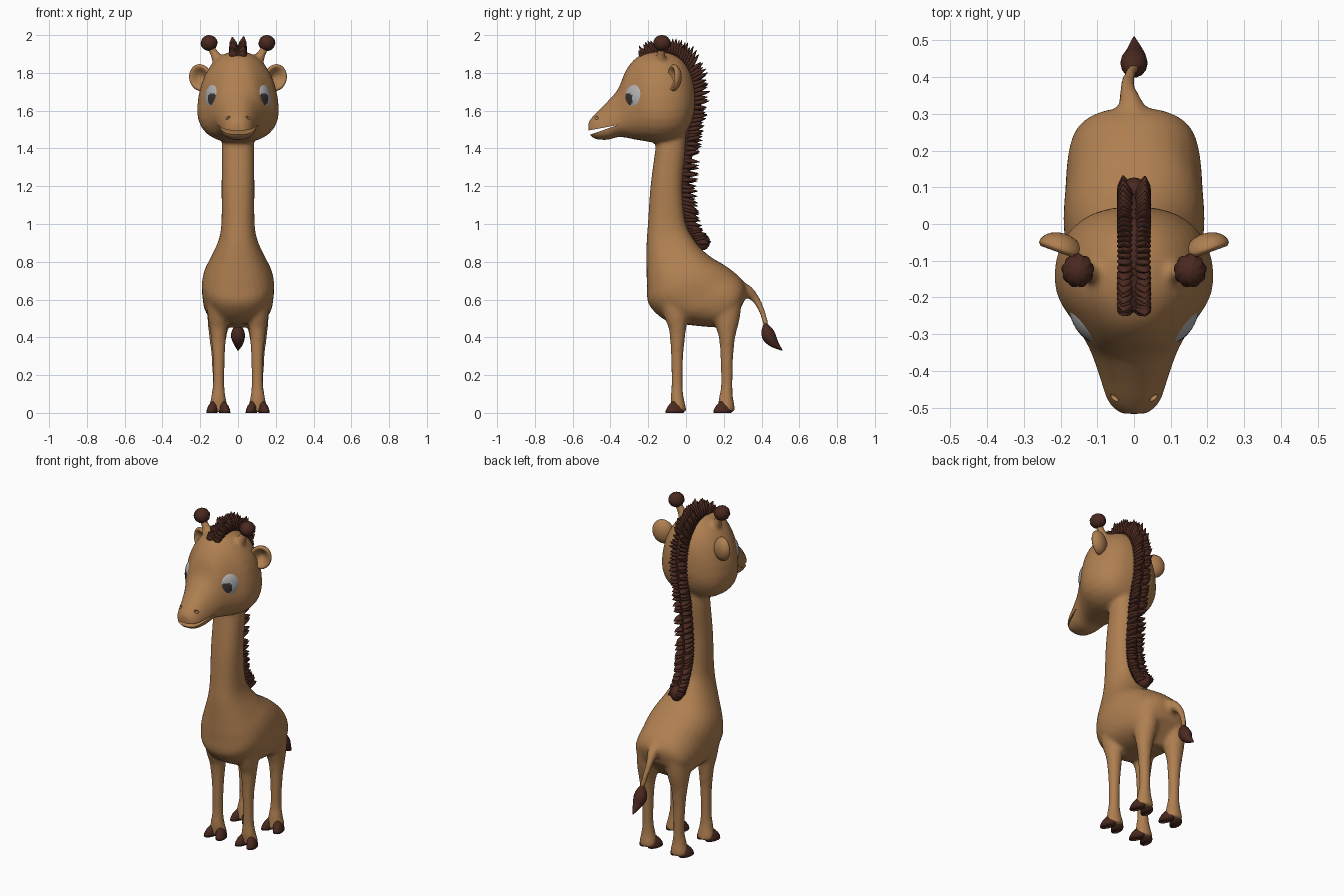
import bpy, bmesh, math, random
from mathutils import Vector, Matrix

if "Cube" in bpy.data.objects:
    bpy.data.objects.remove(bpy.data.objects["Cube"])

random.seed(4)
X = Vector((1, 0, 0))


def material(name, rgb):
    m = bpy.data.materials.new(name)
    m.diffuse_color = (*rgb, 1)
    m.use_nodes = True
    m.node_tree.nodes["Principled BSDF"].inputs["Base Color"].default_value = m.diffuse_color
    return m


TAN = material("tan coat", (0.43, 0.213, 0.082))
BROWN = material("dark brown hair", (0.068, 0.022, 0.014))
GREY = material("eye light grey", (0.42, 0.42, 0.42))
DARK = material("pupil charcoal", (0.04, 0.035, 0.035))


def spline(rows, steps=5):
    """Catmull-Rom resampling of a list of number tuples."""
    out = []
    for i in range(len(rows) - 1):
        p = [rows[max(0, min(len(rows) - 1, i + k))] for k in (-1, 0, 1, 2)]
        for s in range(steps):
            t = s / steps
            out.append(tuple(0.5 * (2 * b + (c - a) * t + (2 * a - 5 * b + 4 * c - d) * t * t
                                    + (3 * b - a - 3 * c + d) * t ** 3) for a, b, c, d in zip(*p)))
    return out + [tuple(rows[-1])]


def ring(c, u, v, sides=28, power=2.0, egg=0.0):
    pts = []
    for i in range(sides):
        a = 2 * math.pi * i / sides
        co, si = (math.copysign(abs(f) ** (2 / power), f) for f in (math.cos(a), math.sin(a)))
        pts.append(Vector(c) + u * co * (1 - egg * si) + v * si)
    return pts


def loft(bm, rings):
    """Closed tube through rings of points."""
    rows = [[bm.verts.new(p) for p in r] for r in rings]
    n = len(rows[0])
    faces = [bm.faces.new((a[i], a[(i + 1) % n], b[(i + 1) % n], b[i]))
             for a, b in zip(rows, rows[1:]) for i in range(n)]
    faces += [bm.faces.new(rows[0][::-1]), bm.faces.new(rows[-1])]
    bmesh.ops.recalc_face_normals(bm, faces=faces)


def section(y0, z0, y1, z1, w, **kw):
    """Ring across x between two points of the side outline."""
    c = Vector((0, (y0 + y1) / 2, (z0 + z1) / 2))
    return ring(c, X * w, Vector((0, y1 - y0, z1 - z0)) / 2, **kw)


def tube(bm, rows, sides=16, flat=1.0):
    """Round tube through rows of x, y, z, radius."""
    pts = [Vector(r[:3]) for r in rows]
    for_rings = []
    for i, r in enumerate(rows):
        d = (pts[min(i + 1, len(pts) - 1)] - pts[max(i - 1, 0)]).normalized()
        u = (X - d * X.dot(d)).normalized()
        for_rings.append(ring(pts[i], u * r[3], d.cross(u) * r[3] * flat, sides))
    loft(bm, for_rings)


def finish(name, bm, *mats):
    me = bpy.data.meshes.new(name)
    bm.to_mesh(me)
    bm.free()
    for m in mats:
        me.materials.append(m)
    for p in me.polygons:
        p.use_smooth = True
    ob = bpy.data.objects.new(name, me)
    bpy.context.collection.objects.link(ob)
    return ob


def ball(bm, matrix, u=24, v=16):
    return bmesh.ops.create_uvsphere(bm, u_segments=u, v_segments=v, radius=1, matrix=matrix)["verts"]


def placed(loc, size, rot=Matrix.Identity(3)):
    return Matrix.Translation(loc) @ rot.to_4x4() @ Matrix.Diagonal((*size, 1))


# --- skin: neck and torso -------------------------------------------------
bm = bmesh.new()
trunk = [(-.15, 1.52, .0, 1.54, .08), (-.162, 1.40, .0, 1.40, .086), (-.188, 1.2, -.015, 1.2, .087),
         (-.202, 1.0, .0, 1.01, .088), (-.209, .9, .035, .93, .103), (-.209, .78, .085, .865, .142),
         (-.207, .67, .14, .82, .178), (-.195, .57, .2, .785, .192), (-.1, .485, .255, .745, .188),
         (.02, .465, .3, .70, .182), (.12, .455, .318, .645, .165), (.2, .45, .3, .57, .12)]
loft(bm, [section(*r, power=2.3) for r in spline(trunk)])

# head, widest low at the cheeks: y, bottom, top, half width
head = [(.045, 1.6, 1.72, .05), (.025, 1.53, 1.8, .115), (-.02, 1.465, 1.87, .17), (-.08, 1.437, 1.905, .201),
        (-.15, 1.43, 1.915, .21), (-.21, 1.437, 1.907, .196), (-.27, 1.447, 1.875, .158),
        (-.32, 1.457, 1.81, .128), (-.36, 1.46, 1.715, .11), (-.42, 1.445, 1.645, .09),
        (-.485, 1.452, 1.58, .068), (-.517, 1.48, 1.54, .035)]
loft(bm, [section(y, a, y, b, w, power=2.35, egg=.2) for y, a, b, w in spline(head)])

# legs: x, y, z, radius x, radius y
front_leg = [(.1, -.06, .62, .07, .095), (.105, -.052, .5, .054, .06), (.104, -.045, .43, .044, .044),
             (.102, -.047, .3, .033, .033), (.103, -.047, .15, .031, .03),
             (.104, -.047, .08, .04, .036), (.104, -.04, .03, .05, .04), (.104, -.038, .004, .05, .04)]
back_leg = [(.09, .2, .62, .075, .1), (.1, .213, .5, .062, .072), (.107, .217, .4, .046, .044),
            (.106, .216, .3, .035, .035), (.104, .216, .15, .031, .031),
            (.104, .212, .08, .04, .038), (.104, .213, .03, .05, .046), (.104, .213, .004, .05, .046)]
for s in (-1, 1):
    for leg in (front_leg, back_leg):
        loft(bm, [ring((s * x, y, z), X * a, Vector((0, b, 0)), 20) for x, y, z, a, b in spline(leg)])
    # horn stalks
    tube(bm, [(s * .085, -.14, 1.82, .045), (s * .108, -.135, 1.87, .03),
              (s * .13, -.13, 1.91, .022), (s * .15, -.127, 1.95, .022)])
# tail
tube(bm, spline([(0, .24, .66, .06), (-.008, .32, .645, .036), (-.018, .37, .6, .022),
                 (-.012, .405, .53, .017), (0, .425, .46, .016)]))
skin = finish("body_skin", bm, TAN)

# mouth slit and nostrils
bm = bmesh.new()
loft(bm, [[Vector((x, y, z)) for y, z in ((-.36, 1.524), (-.56, 1.487), (-.56, 1.455))] for x in (-.2, .2)])
for s in (-1, 1):
    ball(bm, placed((s * .055, -.478, 1.565), (.014, .022, .009), Matrix.Rotation(-.7, 3, 'X')), 12, 8)
cutter = finish("mouth_cutter", bm, TAN)
cutter.hide_render = True

mod = skin.modifiers.new("merge", 'REMESH')
mod.mode, mod.voxel_size, mod.use_smooth_shade = 'VOXEL', .0105, True
mod = skin.modifiers.new("soften", 'SMOOTH')
mod.factor, mod.iterations = .5, 9
mod = skin.modifiers.new("cut", 'BOOLEAN')
mod.operation, mod.object, mod.solver = 'DIFFERENCE', cutter, 'EXACT'
baked = bpy.data.meshes.new_from_object(skin.evaluated_get(bpy.context.evaluated_depsgraph_get()))
skin.modifiers.clear()
skin.data = baked
bpy.data.objects.remove(cutter)
bpy.context.view_layer.objects.active = skin
skin.select_set(True)
bpy.ops.object.shade_smooth_by_angle(angle=math.radians(50))

for s, side in ((-1, "left"), (1, "right")):
    # eye with the pupil turned to the front
    n = Vector((s * .84, -.54, 0)).normalized()
    t = Vector((0, 0, 1)).cross(n)
    rot = Matrix((t, n, (0, 0, 1))).transposed()
    bm = bmesh.new()
    ball(bm, placed((s * .123, -.262, 1.665), (.072, .042, .08), rot), 40, 28)
    bm.normal_update()
    for f in bm.faces:
        d = f.calc_center_median() - Vector((s * .123, -.262, 1.665))
        f.material_index = int(math.hypot(d.dot(t) + s * .03, d.z + .004) < .034)
    finish(side + "_eye", bm, GREY, DARK)

    # cupped ear
    bm = bmesh.new()
    ball(bm, Matrix.Rotation(math.pi / 2, 4, 'X'), 28, 18)
    for v in bm.verts:
        if v.co.y < 0:
            r = math.hypot(v.co.x, v.co.z)
            v.co.y = -.3 * math.sin(math.pi * min(1, r * r)) + .65 * max(0, 1 - r * r * 1.3)
    rot = Matrix.Rotation(s * .35, 3, 'Z') @ Matrix.Rotation(s * .25, 3, 'Y')
    bmesh.ops.transform(bm, matrix=placed((s * .2, -.07, 1.775), (.062, .045, .072), rot), verts=bm.verts)
    bmesh.ops.recalc_face_normals(bm, faces=bm.faces)
    finish(side + "_ear", bm, TAN)

    # ribbed horn tip
    bm = bmesh.new()
    for v in ball(bm, Matrix.Identity(4), 36, 16):
        k = 1 + .05 * math.sin(9 * math.atan2(v.co.y, v.co.x) + 5 * v.co.z)
        v.co = Vector((v.co.x * k * .043, v.co.y * k * .045, v.co.z * .042)) + Vector((s * .153, -.127, 1.958))
    finish(side + "_horn_tip", bm, BROWN)

    # cloven hooves
    for part, fy in (("front", -.06), ("back", .193)):
        bm = bmesh.new()
        for k in (-1, 1):
            loft(bm, [ring((s * .104 + k * dx, fy + dy, z), X * a + Vector((0, -k * .012, 0)), Vector((0, b, 0)), 16)
                      for dx, dy, z, a, b in ((.034, 0, 0, .03, .047), (.032, .001, .015, .03, .047),
                                              (.026, .006, .038, .027, .038), (.018, .012, .06, .018, .022))])
        finish(f"{side}_{part}_hoof", bm, BROWN)

# --- mane: inner y, z and outer y, z along the crest ----------------------
crest = [(-.225, 1.875, -.25, 1.925), (-.15, 1.9, -.185, 1.962), (-.075, 1.895, -.07, 1.98),
         (-.015, 1.84, .02, 1.935), (.02, 1.77, .098, 1.82), (.035, 1.66, .115, 1.675), (.02, 1.52, .092, 1.53),
         (-.005, 1.4, .07, 1.405), (-.03, 1.2, .052, 1.2), (-.02, 1.08, .06, 1.06), (.02, .97, .085, .97),
         (.06, .9, .125, .91)]
bm = bmesh.new()
path = spline(crest, 6)
loft(bm, [section(a - .3 * (c - a), b - .3 * (d - b), a + .6 * (c - a), b + .6 * (d - b), .036, sides=14)
          for a, b, c, d in path])
for a, b, c, d in path:
    for s in (-1, 1):
        j, q = random.uniform(.9, 1.1), random.uniform(-.012, .012)
        base, tip = Vector((s * .018, a, b)), Vector((s * .03, a + (c - a) * j, b + (d - b) * j + q))
        tube(bm, [(*base.lerp(tip, f), r) for f, r in ((0, .02), (.35, .025), (.7, .019), (1.05, .002))], 8, .55)
# rounded lock at the foot of the mane
ball(bm, placed((0, .085, .905), (.036, .042, .045)), 16, 10)
finish("mane", bm, BROWN)

# tail tuft
bm = bmesh.new()
tube(bm, spline([(0, .42, .475, .008), (0, .428, .44, .03), (0, .44, .405, .037), (.002, .465, .37, .026),
                 (0, .51, .33, .002)]), 14)
finish("tail_tuft", bm, BROWN)
